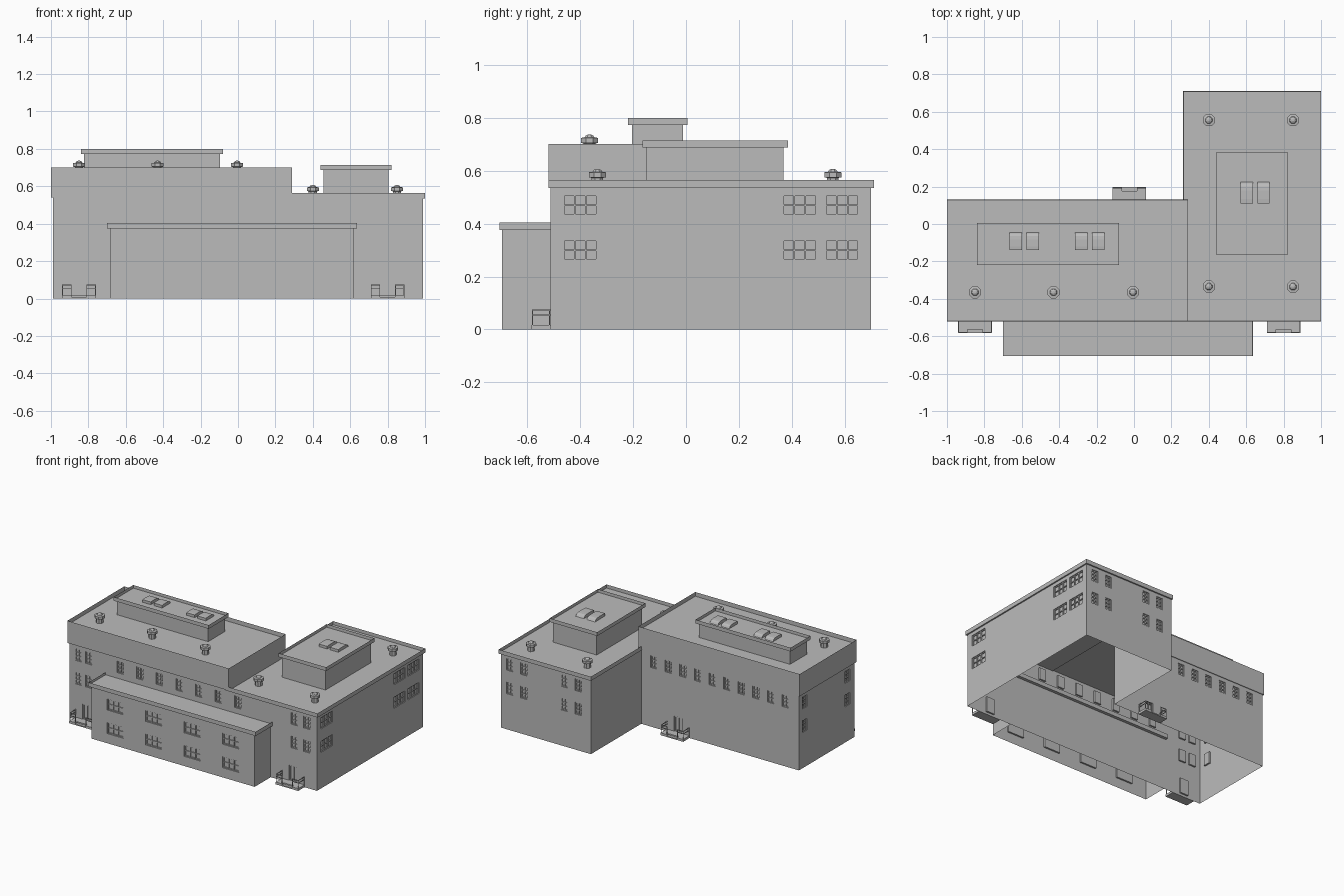
import bpy, bmesh
from math import cos, sin, tau
from mathutils import Vector

if "Cube" in bpy.data.objects:
    bpy.data.objects.remove(bpy.data.objects["Cube"])

grey = bpy.data.materials.new("plain_grey")
grey.use_nodes = True
grey.diffuse_color = (0.5, 0.5, 0.5, 1)
grey.node_tree.nodes["Principled BSDF"].inputs["Base Color"].default_value = (0.5, 0.5, 0.5, 1)


def finish(name, bm, fix_normals=True):
    if fix_normals:
        bmesh.ops.recalc_face_normals(bm, faces=bm.faces)
    mesh = bpy.data.meshes.new(name)
    bm.to_mesh(mesh)
    bm.free()
    mesh.materials.append(grey)
    obj = bpy.data.objects.new(name, mesh)
    bpy.context.collection.objects.link(obj)
    return obj


def add_box(bm, x0, x1, y0, y1, z0, z1):
    """Add a box and return its top face."""
    v = [bm.verts.new((x, y, z)) for z in (z0, z1)
         for x, y in ((x0, y0), (x1, y0), (x1, y1), (x0, y1))]
    bm.faces.new(v[3::-1])
    for i in range(4):
        j = (i + 1) % 4
        bm.faces.new((v[i], v[j], v[j + 4], v[i + 4]))
    return bm.faces.new(v[4:])


def roof_tray(name, x0, x1, y0, y1, z0, z1, rim, depth):
    """Flat roof with a raised parapet around a sunken deck."""
    bm = bmesh.new()
    top = add_box(bm, x0, x1, y0, y1, z0, z1)
    for thickness, drop in ((rim, 0), (0.0005, depth)):
        bmesh.ops.inset_region(bm, faces=[top], thickness=thickness)
        for v in top.verts:
            v.co.z -= drop
    return finish(name, bm)


def wall(name, p0, p1, height, openings=()):
    """Wall seen from outside, running p0 to p1; openings are
    (position along the axis, centre z, width, height, columns, rows)."""
    a, b = Vector((*p0, 0)), Vector((*p1, 0))
    along = (b - a).normalized()
    inward = Vector((-along.y, along.x, 0))
    bm = bmesh.new()

    def point(u, z, d=0):
        return a + along * u + inward * d + Vector((0, 0, z))

    def quad(*pts):
        bm.faces.new([bm.verts.new(point(*p)) for p in pts])

    def bar(u0, u1, z0, z1, d0, d1):
        quad((u0, z0, d0), (u1, z0, d0), (u1, z1, d0), (u0, z1, d0))
        for u, s in ((u0, 1), (u1, -1)):
            pts = [(u, z0, d1), (u, z0, d0), (u, z1, d0), (u, z1, d1)]
            quad(*pts[::s])
        for z, s in ((z0, 1), (z1, -1)):
            pts = [(u0, z, d0), (u0, z, d1), (u1, z, d1), (u1, z, d0)]
            quad(*pts[::s])

    length = (b - a).length
    holes = []
    for pos, z, w, h, cols, rows in openings:
        u = (pos - a.x) / along.x if abs(along.x) > 0.5 else (pos - a.y) / along.y
        holes.append((u - w / 2, u + w / 2, z - h / 2, z + h / 2, cols, rows))
    us = sorted({0, length, *(round(u, 4) for h in holes for u in h[:2])})
    zs = sorted({0, height, *(round(z, 4) for h in holes for z in h[2:4])})
    for u0, u1 in zip(us, us[1:]):
        for z0, z1 in zip(zs, zs[1:]):
            cu, cz = (u0 + u1) / 2, (z0 + z1) / 2
            if not any(h[0] < cu < h[1] and h[2] < cz < h[3] for h in holes):
                quad((u0, z0), (u1, z0), (u1, z1), (u0, z1))
    # recessed panes, reveals and glazing bars
    deep, front, t = 0.012, 0.005, 0.003
    for u0, u1, z0, z1, cols, rows in holes:
        quad((u0, z0, deep), (u1, z0, deep), (u1, z1, deep), (u0, z1, deep))
        for u, s in ((u0, 1), (u1, -1)):
            pts = [(u, z0, 0), (u, z0, deep), (u, z1, deep), (u, z1, 0)]
            quad(*pts[::s])
        for z, s in ((z0, 1), (z1, -1)):
            pts = [(u0, z, 0), (u1, z, 0), (u1, z, deep), (u0, z, deep)]
            quad(*pts[::s])
        for i in range(cols + 1):
            u = u0 + t + (u1 - u0 - 2 * t) * i / cols
            bar(u - t, u + t, z0, z1, front, deep)
        for i in range(rows + 1):
            z = z0 + t + (z1 - z0 - 2 * t) * i / rows
            bar(u0, u1, z - t, z + t, front + 0.0005, deep)
    bmesh.ops.remove_doubles(bm, verts=bm.verts, dist=0.00005)
    return finish(name, bm, False)


LOW, HIGH = 0.30, 0.47


def windows(positions, levels, w=0.052, h=0.085, cols=2, rows=3):
    return [(p, z, w, h, cols, rows) for p in positions for z in levels]


def door(x):
    return [(x, 0.072, 0.065, 0.11, 2, 1)]


# main walls around the L-shaped plan
front = (windows((-0.92, -0.835, 0.807, 0.91), (LOW, HIGH))
         + windows([-0.582 + 0.1565 * i for i in range(7)], [HIGH])
         + door(-0.85) + door(0.80))
wide = dict(w=0.13, h=0.08, cols=3, rows=2)
wall("front_wall", (-0.99, -0.512), (0.99, -0.512), 0.54, front)
wall("wing_side_wall", (0.99, -0.512), (0.99, 0.70), 0.54,
     windows((-0.40, 0.43, 0.59), (LOW, HIGH), **wide))
wall("wing_back_wall", (0.99, 0.70), (0.27, 0.70), 0.54,
     windows((0.92, 0.805, 0.485, 0.37), (LOW, HIGH)))
wall("wing_inner_wall", (0.27, 0.70), (0.27, 0.125), 0.54)
wall("back_wall", (0.27, 0.125), (-0.99, 0.125), 0.54,
     windows([0.17 - 0.1167 * i for i in range(10)], [HIGH]) + door(-0.025))
wall("end_wall", (-0.99, 0.125), (-0.99, -0.512), 0.54,
     windows((0.06, -0.43), (LOW, HIGH)))

# front annex
wall("annex_left_wall", (0.62, -0.695), (0.62, -0.512), 0.38)
wall("annex_right_wall", (-0.685, -0.512), (-0.685, -0.695), 0.38)
wall("annex_front_wall", (-0.685, -0.695), (0.62, -0.695), 0.38,
     windows([-0.495 + 0.308 * i for i in range(4)], (0.11, 0.28), **wide))
roof_tray("annex_roof", -0.70, 0.635, -0.705, -0.49, 0.375, 0.405, 0.026, 0.018)

# main roofs
roof_tray("main_roof", -1.0, 0.29, -0.52, 0.13, 0.54, 0.70, 0.027, 0.03)
roof_tray("wing_roof", 0.263, 1.0, -0.52, 0.71, 0.535, 0.565, 0.027, 0.025)

# rooftop plant rooms
for name, x0, x1, y0, y1, z0, z1 in (
        ("main_penthouse", -0.84, -0.08, -0.22, 0.005, 0.67, 0.80),
        ("wing_penthouse", 0.44, 0.82, -0.165, 0.385, 0.54, 0.715)):
    bm = bmesh.new()
    add_box(bm, x0 + 0.016, x1 - 0.016, y0 + 0.016, y1 - 0.016, z0, z1 - 0.025)
    finish(name, bm)
    roof_tray(name + "_roof", x0, x1, y0, y1, z1 - 0.027, z1, 0.026, 0.022)

# curved skylight hoods
hood = ((-0.5, 0), (-0.5, 0.019), (-0.3, 0.021), (0.1, 0.021),
        (0.3, 0.019), (0.42, 0.013), (0.5, 0))


def skylight(x, y, z, length, width=0.066):
    bm = bmesh.new()
    face = bm.faces.new([bm.verts.new((x - width / 2, y + p * length, z + q)) for p, q in hood])
    ext = bmesh.ops.extrude_face_region(bm, geom=[face])["geom"]
    bmesh.ops.translate(bm, vec=(width, 0, 0),
                        verts=[g for g in ext if isinstance(g, bmesh.types.BMVert)])
    bm.faces.ensure_lookup_table()
    finish("skylight", bm)


for x in (-0.632, -0.542, -0.282, -0.192):
    skylight(x, -0.092, 0.778, 0.095)
for x in (0.603, 0.692):
    skylight(x, 0.167, 0.693, 0.115)

# octagonal roof vents
vent_profile = ((0.024, 0), (0.024, 0.033), (0.035, 0.035), (0.035, 0.054),
                (0.02, 0.056), (0.015, 0.063), (0.006, 0.067))


def vent(x, y, z):
    bm = bmesh.new()
    rings = [[bm.verts.new((x + r * cos(tau * (i + 0.5) / 8), y + r * sin(tau * (i + 0.5) / 8), z + h))
              for i in range(8)] for r, h in vent_profile]
    for lo, hi in zip(rings, rings[1:]):
        for i in range(8):
            j = (i + 1) % 8
            bm.faces.new((lo[i], lo[j], hi[j], hi[i]))
    bm.faces.new(rings[-1])
    bm.faces.new(rings[0][::-1])
    finish("roof_vent", bm)


for x in (-0.85, -0.43, -0.005):
    vent(x, -0.365, 0.67)
for x in (0.40, 0.85):
    for y in (-0.335, 0.555):
        vent(x, y, 0.54)


# entrance stoops with railings
def stoop(x, y, out):
    bm = bmesh.new()

    def part(x0, x1, d0, d1, z0, z1):
        y0, y1 = sorted((y + out * d0, y + out * d1))
        add_box(bm, x + min(x0, x1), x + max(x0, x1), y0, y1, z0, z1)

    part(-0.09, 0.09, 0, 0.052, 0, 0.017)
    part(-0.04, 0.04, 0.052, 0.072, 0, 0.008)
    t = 0.004
    for s in (-1, 1):
        part(s * 0.09, s * 0.04, 0.052, 0.072, 0, 0.017)
        for px, d in ((0.088, 0.004), (0.088, 0.068), (0.042, 0.068)):
            part(s * px - t / 2, s * px + t / 2, d - t / 2, d + t / 2, 0.017, 0.073)
        for z in (0.053, 0.071):
            part(s * 0.09, s * 0.086, 0, 0.07, z, z + t)
            part(s * 0.09, s * 0.04, 0.066, 0.07, z, z + t)
    finish("entrance_stoop", bm)


stoop(-0.85, -0.512, -1)
stoop(0.80, -0.512, -1)
stoop(-0.025, 0.125, 1)
